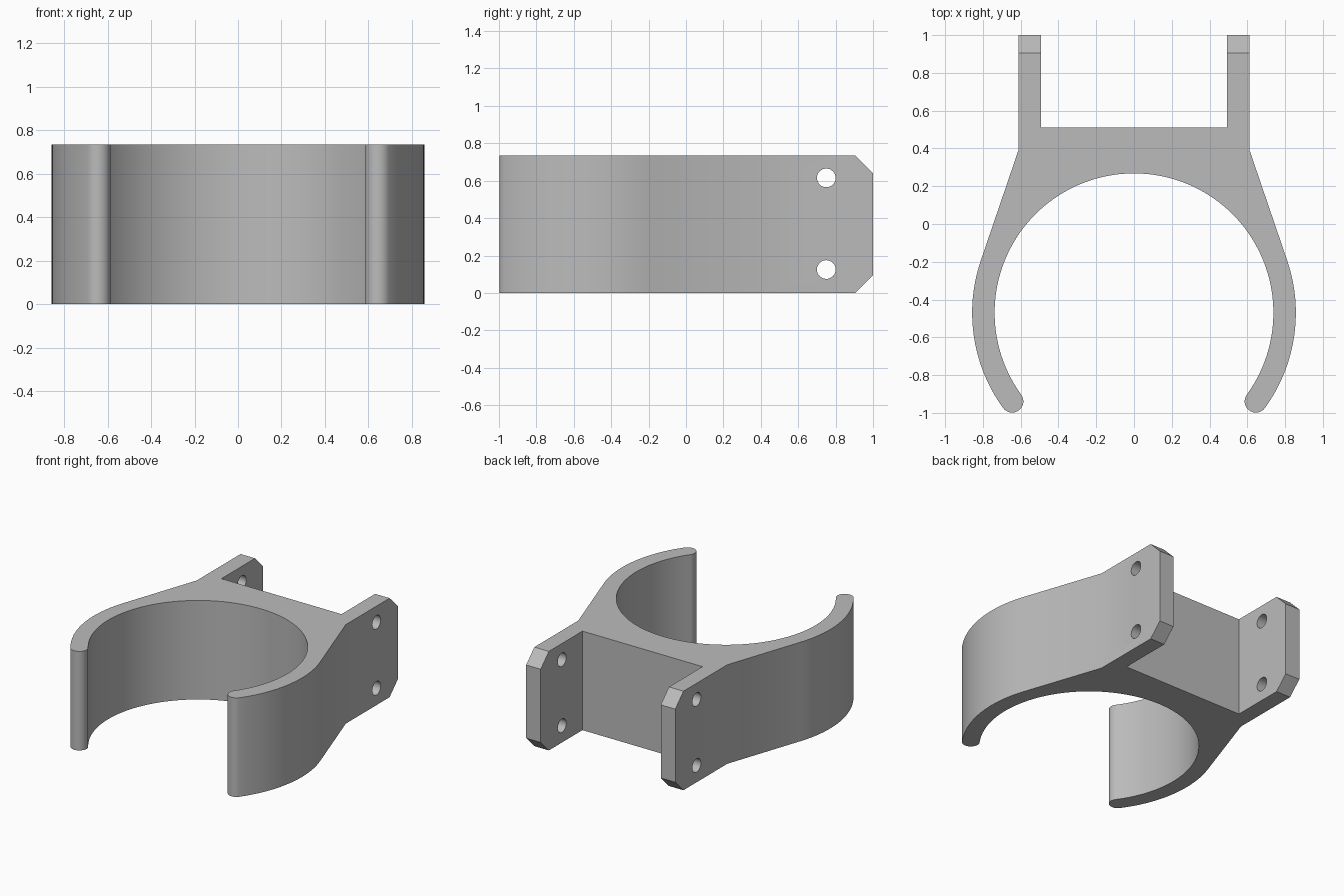
import bpy, bmesh
from math import radians, cos, sin, pi
from mathutils import Matrix

cube = bpy.data.objects.get("Cube")
if cube:
    bpy.data.objects.remove(cube, do_unlink=True)

HEIGHT = 0.735
RING_Y = -0.47
INNER, OUTER = 0.738, 0.857
TIP_ANGLE = -36
EAR_IN, EAR_OUT = 0.493, 0.612

grey = bpy.data.materials.new("light grey plastic")
grey.use_nodes = True
color = (0.5, 0.5, 0.5, 1)
grey.diffuse_color = color
grey.node_tree.nodes["Principled BSDF"].inputs["Base Color"].default_value = color


def arc(cx, cy, r, start, end, steps):
    angles = [radians(start + (end - start) * i / steps) for i in range(steps + 1)]
    return [(cx + r * cos(a), cy + r * sin(a)) for a in angles]


# Half outline: mounting ear, outer arm, rounded tip, inner ring
mid = (INNER + OUTER) / 2
tip = (mid * cos(radians(TIP_ANGLE)), RING_Y + mid * sin(radians(TIP_ANGLE)))
half = [(EAR_IN, 0.51), (EAR_IN, 1), (EAR_OUT, 1), (EAR_OUT, 0.39)]
half += arc(0, RING_Y, OUTER, 19, TIP_ANGLE, 20)
half += arc(*tip, (OUTER - INNER) / 2, TIP_ANGLE, TIP_ANGLE - 180, 16)[1:-1]
half += arc(0, RING_Y, INNER, TIP_ANGLE, 90, 48)
outline = half + [(-x, y) for x, y in reversed(half[:-1])]

# Extrude the outline into the clip body
bm = bmesh.new()
base = bm.faces.new([bm.verts.new((x, y, 0)) for x, y in outline])
top = bmesh.ops.extrude_face_region(bm, geom=[base])["geom"]
bmesh.ops.translate(bm, vec=(0, 0, HEIGHT),
                    verts=[v for v in top if isinstance(v, bmesh.types.BMVert)])
bmesh.ops.recalc_face_normals(bm, faces=bm.faces)

# Chamfer the upper and lower ends of both ears
ends = [e for e in bm.edges
        if all(v.co.y > 0.99 for v in e.verts)
        and abs(e.verts[0].co.z - e.verts[1].co.z) < 0.01]
bmesh.ops.bevel(bm, geom=ends, offset=0.096, segments=1, affect='EDGES')
mesh = bpy.data.meshes.new("pipe_clip")
bm.to_mesh(mesh)
bm.free()
mesh.materials.append(grey)
clip = bpy.data.objects.new("pipe_clip", mesh)
bpy.context.collection.objects.link(clip)

# Screw holes through both ears
bm = bmesh.new()
for z in (0.125, HEIGHT - 0.12):
    bmesh.ops.create_cone(
        bm, cap_ends=True, segments=32, radius1=0.05, radius2=0.05, depth=2,
        matrix=Matrix.Translation((0, 0.75, z)) @ Matrix.Rotation(pi / 2, 4, 'Y'))
drill_mesh = bpy.data.meshes.new("hole_cutter")
bm.to_mesh(drill_mesh)
bm.free()
drill_mesh.materials.append(grey)
drill = bpy.data.objects.new("hole_cutter", drill_mesh)
drill.hide_render = True
bpy.context.collection.objects.link(drill)

cut = clip.modifiers.new("screw_holes", 'BOOLEAN')
cut.operation = 'DIFFERENCE'
cut.solver = 'EXACT'
cut.object = drill
bpy.ops.object.select_all(action='DESELECT')
bpy.context.view_layer.objects.active = clip
clip.select_set(True)
bpy.ops.object.modifier_apply(modifier=cut.name)
bpy.data.objects.remove(drill, do_unlink=True)

# Smooth curved walls, keep hard edges
bpy.ops.object.shade_smooth_by_angle(angle=radians(30))
